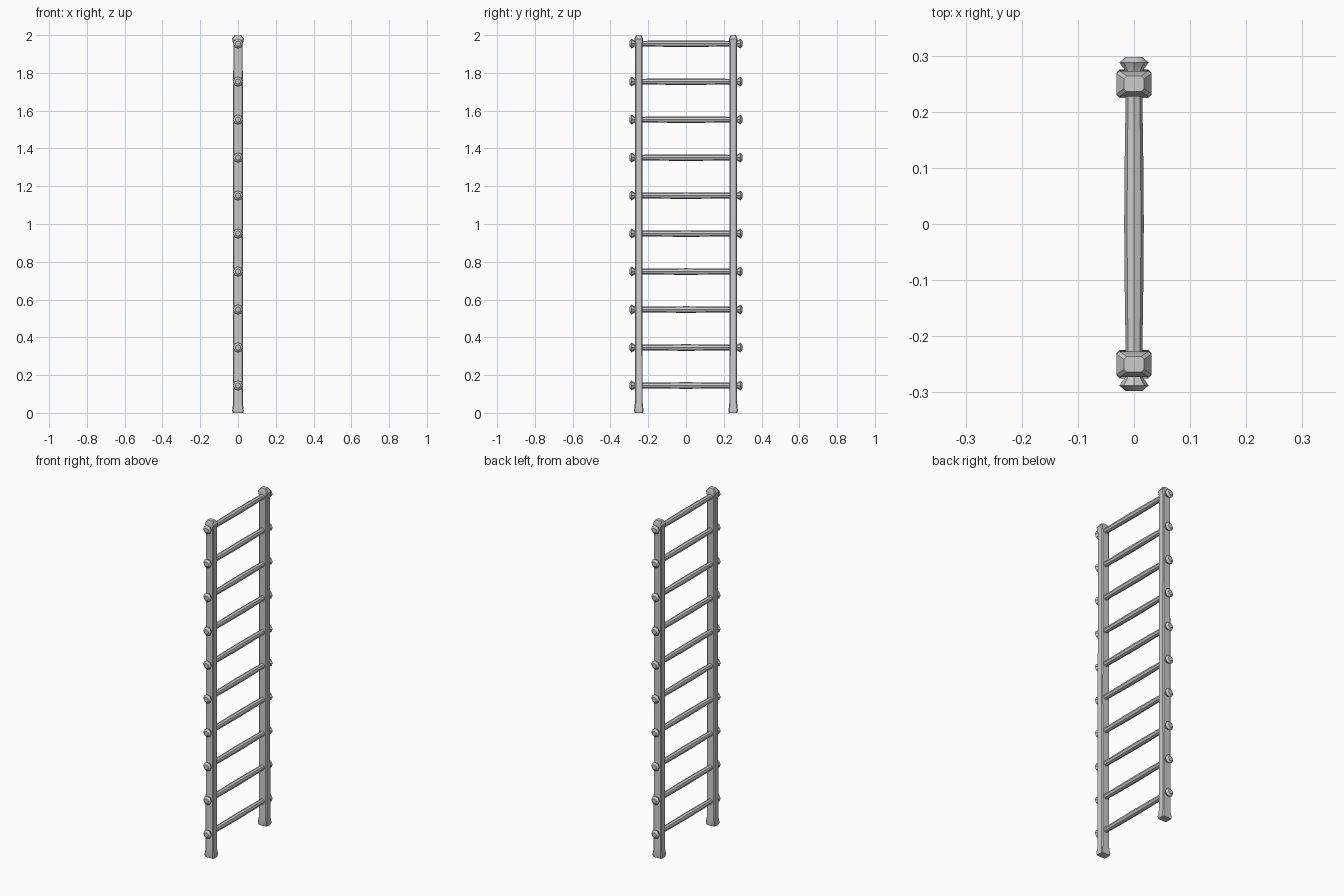
import bpy, bmesh, math

if "Cube" in bpy.data.objects:
    bpy.data.objects.remove(bpy.data.objects["Cube"])

def loft(name, rings):
    # Skin a closed solid through equal-sized rings of points
    bm = bmesh.new()
    loops = [[bm.verts.new(p) for p in r] for r in rings]
    n = len(loops[0])
    for a, b in zip(loops, loops[1:]):
        for i in range(n):
            j = (i + 1) % n
            bm.faces.new((a[i], a[j], b[j], b[i]))
    bm.faces.new(loops[0])
    bm.faces.new(loops[-1])
    bmesh.ops.recalc_face_normals(bm, faces=bm.faces)
    me = bpy.data.meshes.new(name)
    bm.to_mesh(me)
    bm.free()
    ob = bpy.data.objects.new(name, me)
    bpy.context.collection.objects.link(ob)
    bpy.context.view_layer.objects.active = ob
    ob.select_set(True)
    bpy.ops.object.shade_smooth_by_angle(angle=math.radians(35))
    ob.select_set(False)
    return ob

def rail_ring(hx, hy, z, yc):
    # Rectangle with clipped corners
    c = 0.005
    pts = [(hx, hy - c), (hx - c, hy), (c - hx, hy), (-hx, hy - c),
           (-hx, c - hy), (c - hx, -hy), (hx - c, -hy), (hx, c - hy)]
    return [(x, yc + y, z) for x, y in pts]

# Side rails with flared feet and softly domed tops
rail = [(0.028, 0.022, 0.0), (0.031, 0.025, 0.012), (0.026, 0.021, 0.05),
        (0.026, 0.020, 1.0), (0.025, 0.020, 1.95), (0.031, 0.023, 1.98),
        (0.018, 0.014, 2.0)]
for side, y in (("left", -0.25), ("right", 0.25)):
    loft(f"{side}_rail", [rail_ring(hx, hy, z, y) for hx, hy, z in rail])

# Rungs: slightly fat in the middle, pegged with knobs outside the rails
half = [(0.0, 0.0175), (0.12, 0.0165), (0.22, 0.015), (0.272, 0.015),
        (0.288, 0.026), (0.298, 0.014)]
profile = [(-y, r) for y, r in half[:0:-1]] + half
SIDES = 8
for k in range(10):
    z = 0.145 + k * 0.2011
    loft(f"rung_{k + 1}", [
        [(r * math.cos(2 * math.pi * i / SIDES), y,
          z + r * math.sin(2 * math.pi * i / SIDES)) for i in range(SIDES)]
        for y, r in profile])
